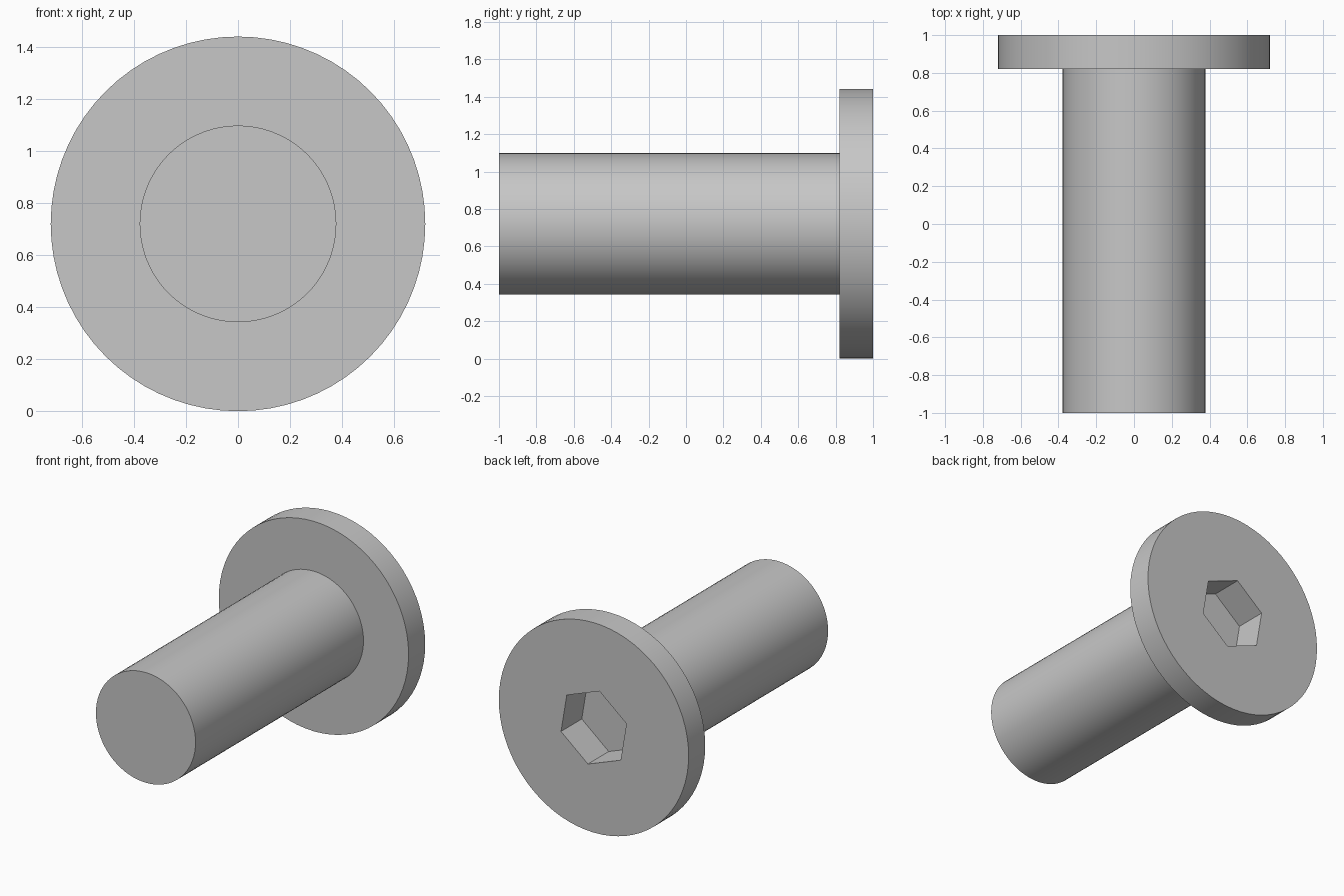
import bpy
import bmesh
from math import cos, sin, pi, radians

cube = bpy.data.objects.get("Cube")
if cube:
    bpy.data.objects.remove(cube, do_unlink=True)

CENTRE_Z = 0.72
HEAD_R, SHAFT_R = 0.72, 0.378
FRONT, SHOULDER, BACK = -1.0, 0.82, 1.0
SOCKET_R, SOCKET_DEPTH = 0.265, 0.225

steel = bpy.data.materials.new("grey steel")
steel.use_nodes = True
grey = (0.57, 0.57, 0.57, 1)
steel.diffuse_color = grey
steel.node_tree.nodes["Principled BSDF"].inputs["Base Color"].default_value = grey


def turned_part(name, profile, sides, turn=0.0):
    """Solid of stacked rings along y, from (radius, y) pairs."""
    bm = bmesh.new()
    rings = []
    for r, y in profile:
        angles = [turn + 2 * pi * i / sides for i in range(sides)]
        rings.append([bm.verts.new((r * cos(a), y, CENTRE_Z + r * sin(a))) for a in angles])
    for a, b in zip(rings, rings[1:]):
        for i in range(sides):
            j = (i + 1) % sides
            bm.faces.new((a[i], a[j], b[j], b[i]))
    bm.faces.new(rings[0])
    bm.faces.new(rings[-1])
    bmesh.ops.recalc_face_normals(bm, faces=bm.faces)
    mesh = bpy.data.meshes.new(name)
    bm.to_mesh(mesh)
    bm.free()
    mesh.materials.append(steel)
    obj = bpy.data.objects.new(name, mesh)
    bpy.context.collection.objects.link(obj)
    return obj


# Shaft and flat head as one turned solid
bolt = turned_part("bolt", [(SHAFT_R, FRONT), (SHAFT_R, SHOULDER),
                            (HEAD_R, SHOULDER), (HEAD_R, BACK)], 72)

# Hex socket sunk into the head
cutter = turned_part("socket_cutter", [(SOCKET_R, BACK - SOCKET_DEPTH),
                                       (SOCKET_R, BACK + 0.1)], 6, radians(39.5))
cutter.hide_render = True
cut = bolt.modifiers.new("hex socket", 'BOOLEAN')
cut.operation = 'DIFFERENCE'
cut.solver = 'EXACT'
cut.object = cutter

bpy.ops.object.select_all(action='DESELECT')
bolt.select_set(True)
bpy.context.view_layer.objects.active = bolt
bpy.ops.object.modifier_apply(modifier=cut.name)
bpy.data.objects.remove(cutter, do_unlink=True)

# Round walls smooth, rims and socket sharp
bpy.ops.object.shade_smooth_by_angle(angle=radians(30))
